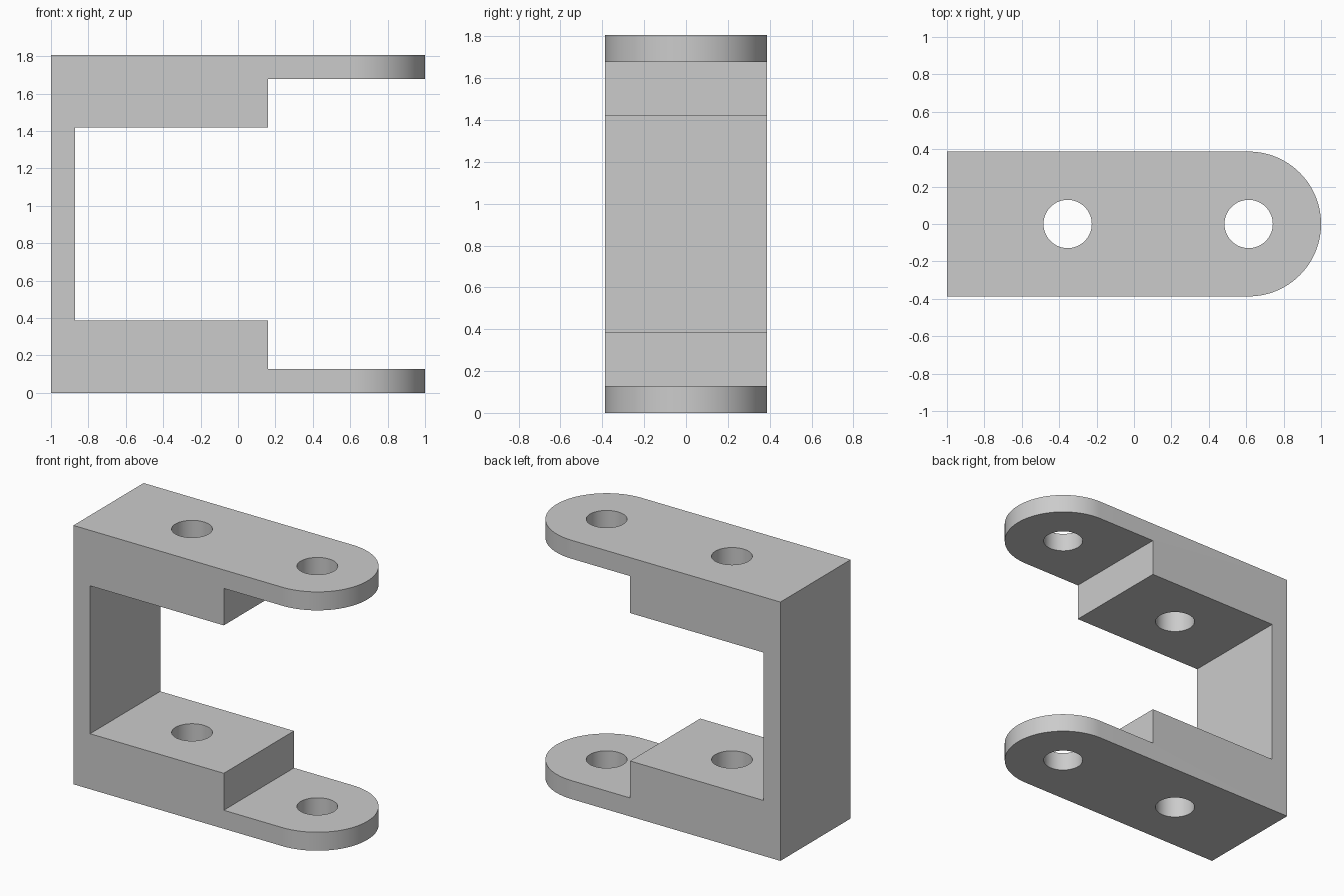
import bpy
import bmesh
import math
from mathutils import Vector

if "Cube" in bpy.data.objects:
    bpy.data.objects.remove(bpy.data.objects["Cube"], do_unlink=True)

# Proportions in plate thicknesses
T = 2 / 15.5
HALF_WIDTH = 3 * T
HEIGHT = 14 * T
BACK = -1.0
BLOCK_END = BACK + 9 * T
PIVOT_X = 1 - HALF_WIDTH
BOLT_X = BACK + 5 * T

grey = bpy.data.materials.new("plain grey")
grey.use_nodes = True
colour = (0.6, 0.6, 0.6, 1)
grey.diffuse_color = colour
grey.node_tree.nodes["Principled BSDF"].inputs["Base Color"].default_value = colour


def prism(name, points, direction):
    """Extrude a closed outline along a direction."""
    bm = bmesh.new()
    face = bm.faces.new([bm.verts.new(p) for p in points])
    grown = bmesh.ops.extrude_face_region(bm, geom=[face])["geom"]
    verts = [v for v in grown if isinstance(v, bmesh.types.BMVert)]
    bmesh.ops.translate(bm, vec=Vector(direction), verts=verts)
    bmesh.ops.recalc_face_normals(bm, faces=bm.faces)
    mesh = bpy.data.meshes.new(name)
    bm.to_mesh(mesh)
    bm.free()
    mesh.materials.append(grey)
    obj = bpy.data.objects.new(name, mesh)
    bpy.context.collection.objects.link(obj)
    return obj


def arc(x, radius, start, end, steps, z):
    return [(x + radius * math.cos(a), radius * math.sin(a), z)
            for a in (start + (end - start) * i / steps for i in range(steps + 1))]


def cut(target, tool, operation):
    """Apply a boolean and discard its helper."""
    tool.hide_render = True
    mod = target.modifiers.new(operation.title(), 'BOOLEAN')
    mod.operation = operation
    mod.solver = 'EXACT'
    mod.object = tool
    bpy.context.view_layer.objects.active = target
    bpy.ops.object.modifier_apply(modifier=mod.name)
    bpy.data.objects.remove(tool, do_unlink=True)


# Stepped side profile: lower arm mirrored into the upper arm
tip = 1.2
lower = [(BACK, 0), (tip, 0), (tip, T), (BLOCK_END, T),
         (BLOCK_END, 3 * T), (BACK + T, 3 * T)]
profile = lower + [(x, HEIGHT - z) for x, z in reversed(lower)]
bracket = prism("clevis_bracket", [(x, -0.6, z) for x, z in profile], (0, 1.2, 0))

# Plan outline trims the width and rounds the arm tips
rounded = arc(PIVOT_X, HALF_WIDTH, -math.pi / 2, math.pi / 2, 64, -0.2)
outline = [(-1.2, -HALF_WIDTH, -0.2)] + rounded + [(-1.2, HALF_WIDTH, -0.2)]
cut(bracket, prism("plan_cutter", outline, (0, 0, HEIGHT + 0.4)), 'INTERSECT')

# Vertical holes through both arms
for x in (BOLT_X, PIVOT_X):
    circle = arc(x, T, 0, 2 * math.pi, 64, -0.2)[:-1]
    cut(bracket, prism("hole_cutter", circle, (0, 0, HEIGHT + 0.4)), 'DIFFERENCE')

# Smooth curved walls, crisp edges
bpy.ops.object.select_all(action='DESELECT')
bracket.select_set(True)
bpy.context.view_layer.objects.active = bracket
bpy.ops.object.shade_smooth_by_angle(angle=math.radians(30))
